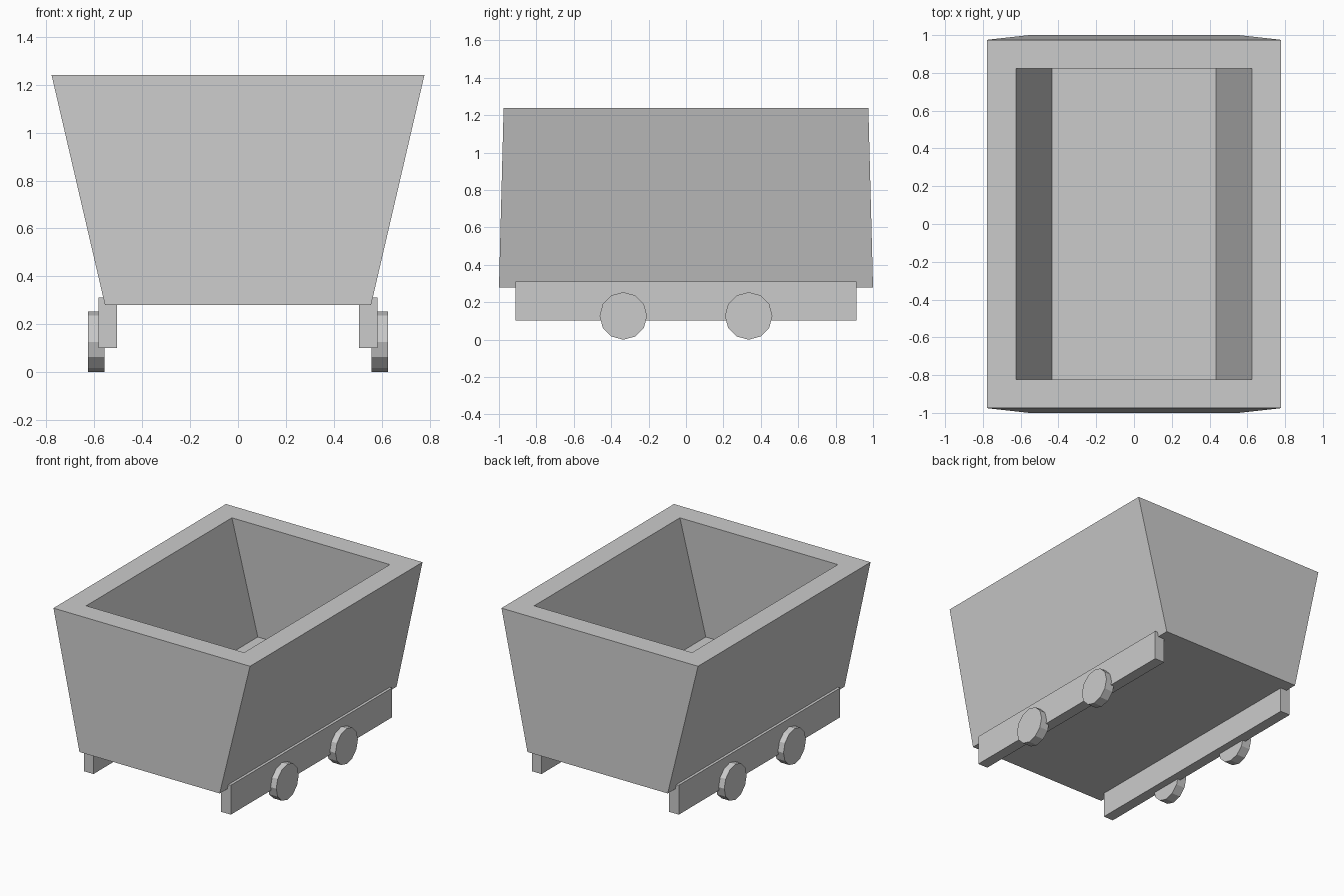
import bpy, bmesh
from math import pi

if "Cube" in bpy.data.objects:
    bpy.data.objects.remove(bpy.data.objects["Cube"])


def obj_from_bmesh(name, bm):
    bmesh.ops.recalc_face_normals(bm, faces=bm.faces)
    me = bpy.data.meshes.new(name)
    bm.to_mesh(me)
    bm.free()
    ob = bpy.data.objects.new(name, me)
    bpy.context.collection.objects.link(ob)
    return ob


def ring(bm, hx, hy, z):
    return [bm.verts.new((sx * hx, sy * hy, z))
            for sx, sy in ((-1, -1), (1, -1), (1, 1), (-1, 1))]


# Thick-walled tub: outer bottom, outer rim, inner rim, inner floor
bm = bmesh.new()
rings = [ring(bm, *r) for r in ((0.555, 1.0, 0.28), (0.778, 0.975, 1.24),
                                (0.625, 0.824, 1.24), (0.435, 0.845, 0.43))]
for a, b in zip(rings, rings[1:]):
    for i in range(4):
        j = (i + 1) % 4
        bm.faces.new((a[i], a[j], b[j], b[i]))
bm.faces.new(rings[0])
bm.faces.new(rings[-1])
obj_from_bmesh("tub", bm)

for side, sx in (("left", -1), ("right", 1)):
    # Side rails under the tub
    bpy.ops.mesh.primitive_cube_add(size=1, location=(sx * 0.5435, 0, 0.207))
    rail = bpy.context.object
    rail.name = side + "_rail"
    rail.scale = (0.077, 1.825, 0.21)

    # Twelve-sided wheels
    for end, y in (("front", -0.335), ("back", 0.335)):
        bpy.ops.mesh.primitive_cylinder_add(
            vertices=12, radius=0.127, depth=0.068,
            location=(sx * 0.592, y, 0.127), rotation=(0, pi / 2, 0))
        bpy.context.object.name = f"{side}_{end}_wheel"
